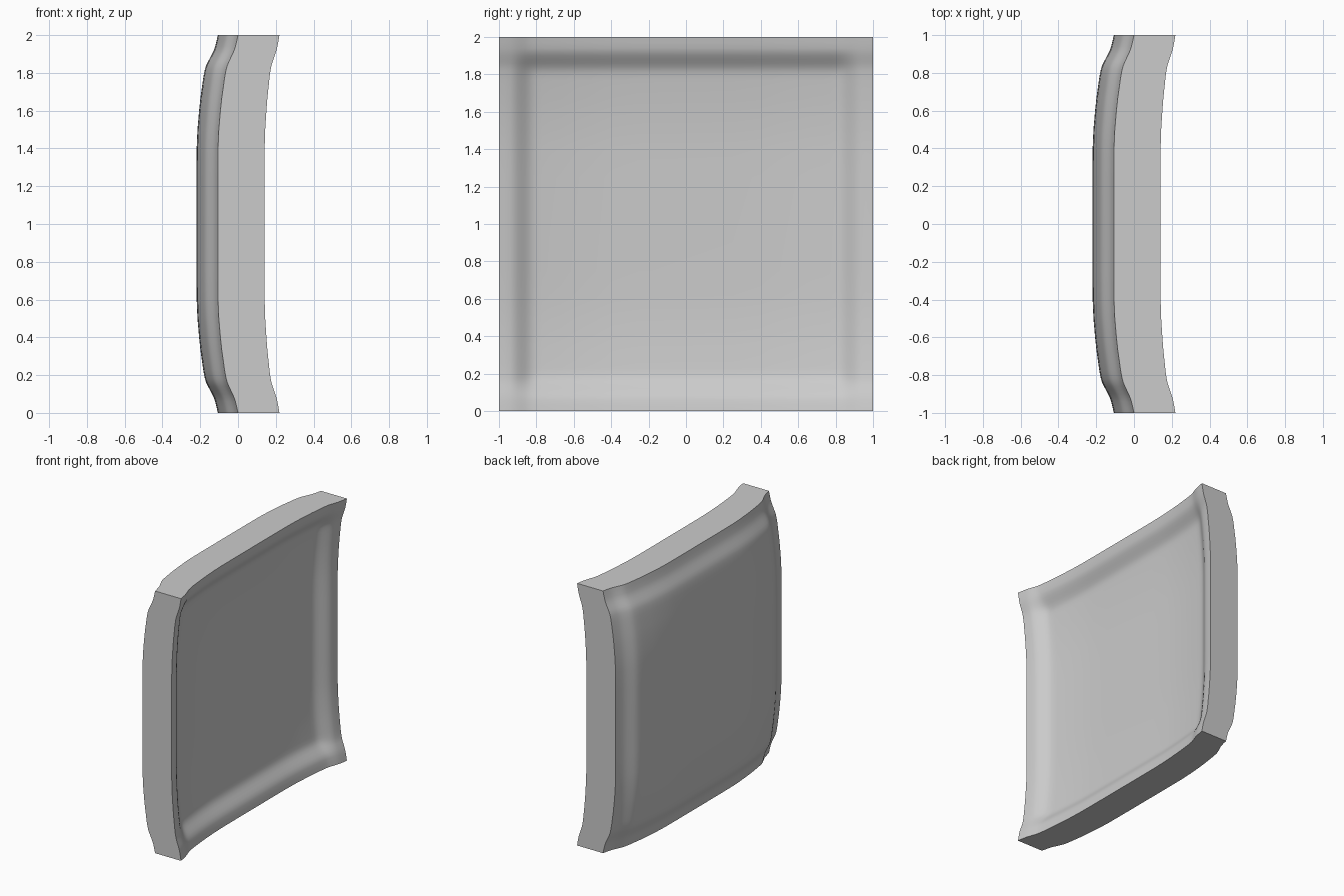
import bpy, bmesh

if "Cube" in bpy.data.objects:
    bpy.data.objects.remove(bpy.data.objects["Cube"])

# Dish profile: distance from the rim -> fraction of full depth
PROFILE = [(0, 0), (.03, .06), (.06, .13), (.08, .19), (.10, .27), (.12, .36), (.14, .45),
           (.16, .53), (.18, .58), (.20, .62), (.23, .67), (.27, .72), (.33, .80), (.40, .87),
           (.50, .95), (.60, .99), (.75, 1), (1, 1)]


def cove(d):
    """Extra step just inside the rim, 0 outside and 1 on the inner panel."""
    t = min(max((d - .06) / .14, 0), 1)
    return t * t * (3 - 2 * t)


# The same steps mirrored about the middle give the rows across the panel
half = [d - 1 for d, f in PROFILE]
coords = half + [-c for c in reversed(half[:-1])]
fraction = [f for d, f in PROFILE]
depth = fraction + list(reversed(fraction[:-1]))
step = [cove(1 - abs(c)) for c in coords]
n = len(coords)

bm = bmesh.new()


def sheet(rim_x, bow, extra):
    """Square sheet that bows towards -x along both directions, with an inner step."""
    return [[bm.verts.new((rim_x - bow * (depth[i] + depth[j]) - extra * step[i] * step[j],
                           coords[i], coords[j] + 1))
             for j in range(n)] for i in range(n)]


def outline(grid):
    """Vertices around the rim, in order."""
    m = n - 1
    return ([grid[i][0] for i in range(m)] + [grid[m][j] for j in range(m)]
            + [grid[m - i][m] for i in range(m)] + [grid[0][m - j] for j in range(m)])


# Hollow side and bulging side
hollow = sheet(.219, .079, .033)
bulge = sheet(0, .107, .006)
for grid in (hollow, bulge):
    for i in range(n - 1):
        for j in range(n - 1):
            bm.faces.new((grid[i][j], grid[i + 1][j], grid[i + 1][j + 1], grid[i][j + 1]))

# Flat rim walls between the two sides
a, b = outline(hollow), outline(bulge)
for k in range(len(a)):
    q = (k + 1) % len(a)
    bm.faces.new((a[k], a[q], b[q], b[k]))

bmesh.ops.recalc_face_normals(bm, faces=bm.faces)
mesh = bpy.data.meshes.new("curved_panel")
bm.to_mesh(mesh)
bm.free()
panel = bpy.data.objects.new("curved_panel", mesh)
bpy.context.collection.objects.link(panel)

# Single plain grey
grey = bpy.data.materials.new("light_grey")
grey.diffuse_color = (.6, .6, .6, 1)
grey.use_nodes = True
grey.node_tree.nodes["Principled BSDF"].inputs["Base Color"].default_value = grey.diffuse_color
mesh.materials.append(grey)

# Smooth sheets, sharp rim edges
bpy.context.view_layer.objects.active = panel
panel.select_set(True)
bpy.ops.object.shade_smooth_by_angle(angle=.6)
